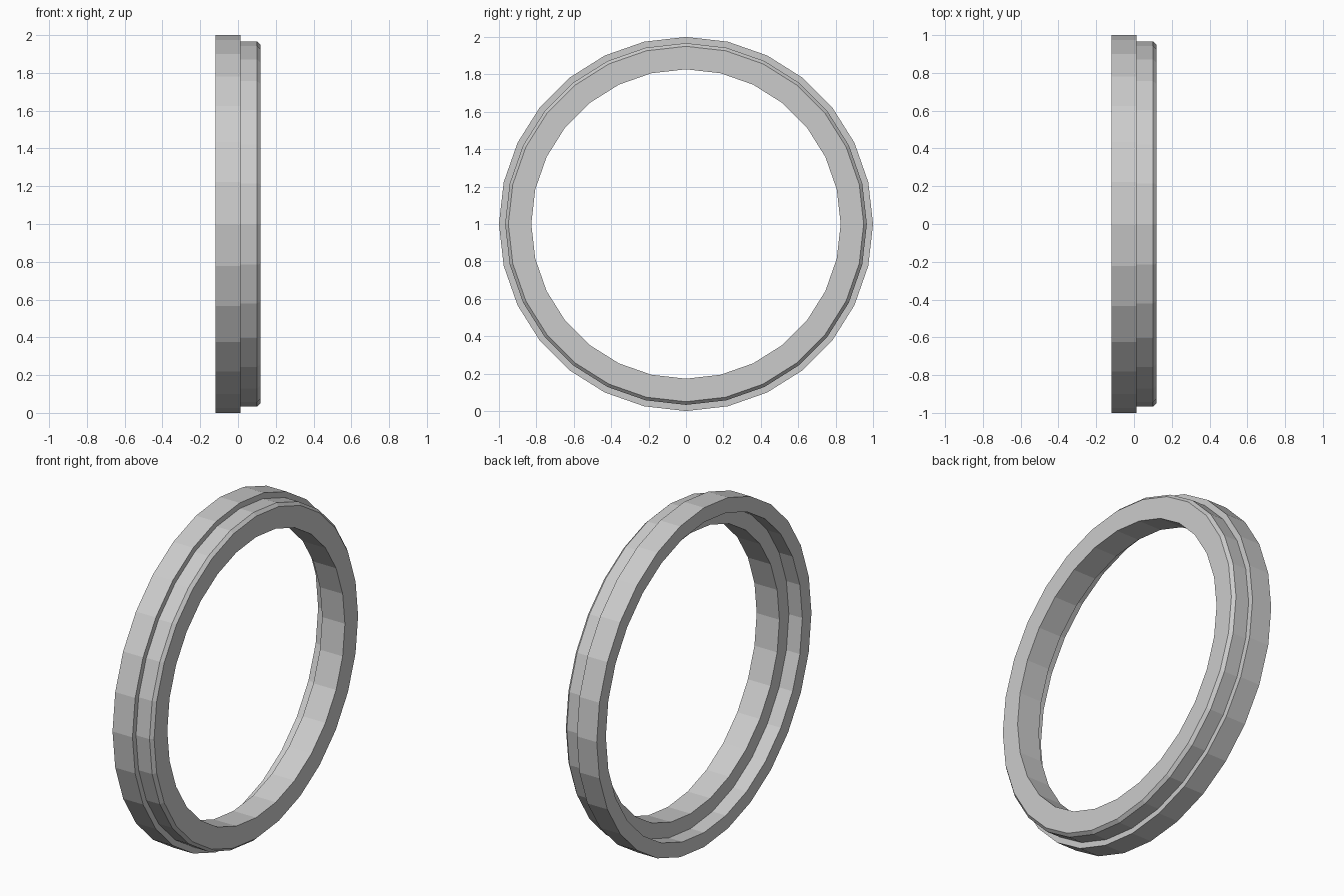
import bpy, bmesh, math

cube = bpy.data.objects.get("Cube")
if cube:
    bpy.data.objects.remove(cube, do_unlink=True)

# Plain grey finish
GREY = (0.6, 0.6, 0.6, 1)
mat = bpy.data.materials.new("plain_grey")
mat.use_nodes = True
mat.diffuse_color = GREY
mat.node_tree.nodes["Principled BSDF"].inputs["Base Color"].default_value = GREY

SIDES = 28


def lathe_ring(name, profile):
    """Turn a closed (x, radius) profile around the x axis."""
    bm = bmesh.new()
    loops = []
    for i in range(SIDES):
        a = math.tau * i / SIDES
        loops.append([bm.verts.new((x, r * math.sin(a), 1 + r * math.cos(a)))
                      for x, r in profile])
    n = len(profile)
    for i in range(SIDES):
        here, after = loops[i], loops[(i + 1) % SIDES]
        for j in range(n):
            k = (j + 1) % n
            bm.faces.new((here[j], here[k], after[k], after[j]))
    bmesh.ops.recalc_face_normals(bm, faces=bm.faces)
    mesh = bpy.data.meshes.new(name)
    bm.to_mesh(mesh)
    bm.free()
    mesh.materials.append(mat)
    obj = bpy.data.objects.new(name, mesh)
    bpy.context.collection.objects.link(obj)
    return obj


# Stepped ring: wide flange, narrower chamfered collar, bore, recess in the back
lathe_ring("stepped_ring", [
    (-0.118, 1.0), (0.012, 1.0),
    (0.012, 0.967), (0.1, 0.967), (0.118, 0.95),
    (0.118, 0.827),
    (-0.03, 0.827), (-0.03, 0.915),
    (-0.118, 0.915),
])
